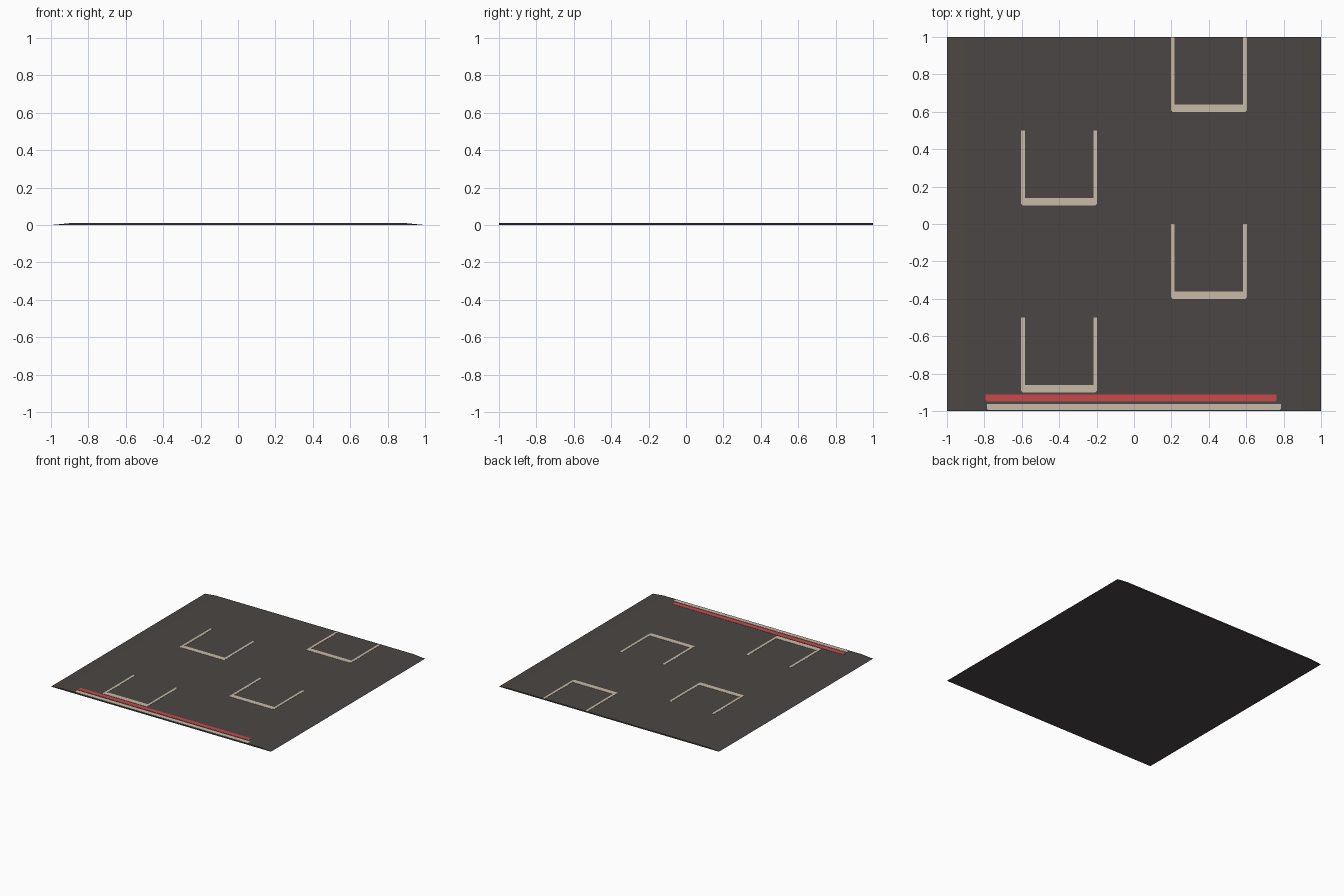
import bpy, bmesh

if "Cube" in bpy.data.objects:
    bpy.data.objects.remove(bpy.data.objects["Cube"])

TOP = 0.010      # height of the road surface
PAINT = 0.0015   # thickness of the painted plates


def material(name, rgb):
    m = bpy.data.materials.new(name)
    m.diffuse_color = (*rgb, 1)
    m.use_nodes = True
    m.node_tree.nodes["Principled BSDF"].inputs["Base Color"].default_value = m.diffuse_color
    return m


asphalt = material("asphalt grey", (0.068, 0.061, 0.058))
cream = material("cream paint", (0.58, 0.49, 0.39))
red = material("red paint", (0.58, 0.07, 0.07))


def prism(name, outlines, direction, mat):
    """Extrude each closed outline along a direction into one object."""
    bm = bmesh.new()
    for pts in outlines:
        face = bm.faces.new([bm.verts.new(p) for p in pts])
        ext = bmesh.ops.extrude_face_region(bm, geom=[face])
        verts = [g for g in ext["geom"] if isinstance(g, bmesh.types.BMVert)]
        bmesh.ops.translate(bm, verts=verts, vec=direction)
    bmesh.ops.recalc_face_normals(bm, faces=bm.faces)
    mesh = bpy.data.meshes.new(name)
    bm.to_mesh(mesh)
    bm.free()
    mesh.materials.append(mat)
    obj = bpy.data.objects.new(name, mesh)
    bpy.context.collection.objects.link(obj)
    return obj


def stripe(name, x0, x1, y0, y1, mat, cut=0.008):
    """Painted line with small clipped front corners."""
    pts = [(x0 + cut, y0), (x1 - cut, y0), (x1, y0 + cut), (x1, y1),
           (x0, y1), (x0, y0 + cut)]
    prism(name, [[(x, y, TOP) for x, y in pts]], (0, 0, PAINT), mat)


# Road slab, sloping down to the ground along both sides
profile = [(-1, 0), (1, 0), (0.9, TOP), (-0.9, TOP)]
prism("road_slab", [[(x, -1, z) for x, z in profile]], (0, 2, 0), asphalt)

# Start and stop lines across the front
stripe("cream_line", -0.787, 0.787, -0.995, -0.962, cream)
stripe("red_line", -0.793, 0.763, -0.948, -0.912, red)

# U-shaped grid boxes, staggered between the two columns
for i, (cx, back) in enumerate([(-0.4, -0.5), (0.4, 0.0), (-0.4, 0.5), (0.4, 1.0)]):
    w, leg, c = 0.203, 0.02, 0.008
    front = back - 0.4
    pts = [(-w + c, front), (w - c, front), (w, front + c), (w, back),
           (w - leg, back), (w - leg, front + 0.04), (-w + leg, front + 0.04),
           (-w + leg, back), (-w, back), (-w, front + c)]
    prism(f"grid_box_{i + 1}", [[(cx + x, y, TOP) for x, y in pts]],
          (0, 0, PAINT), cream)
